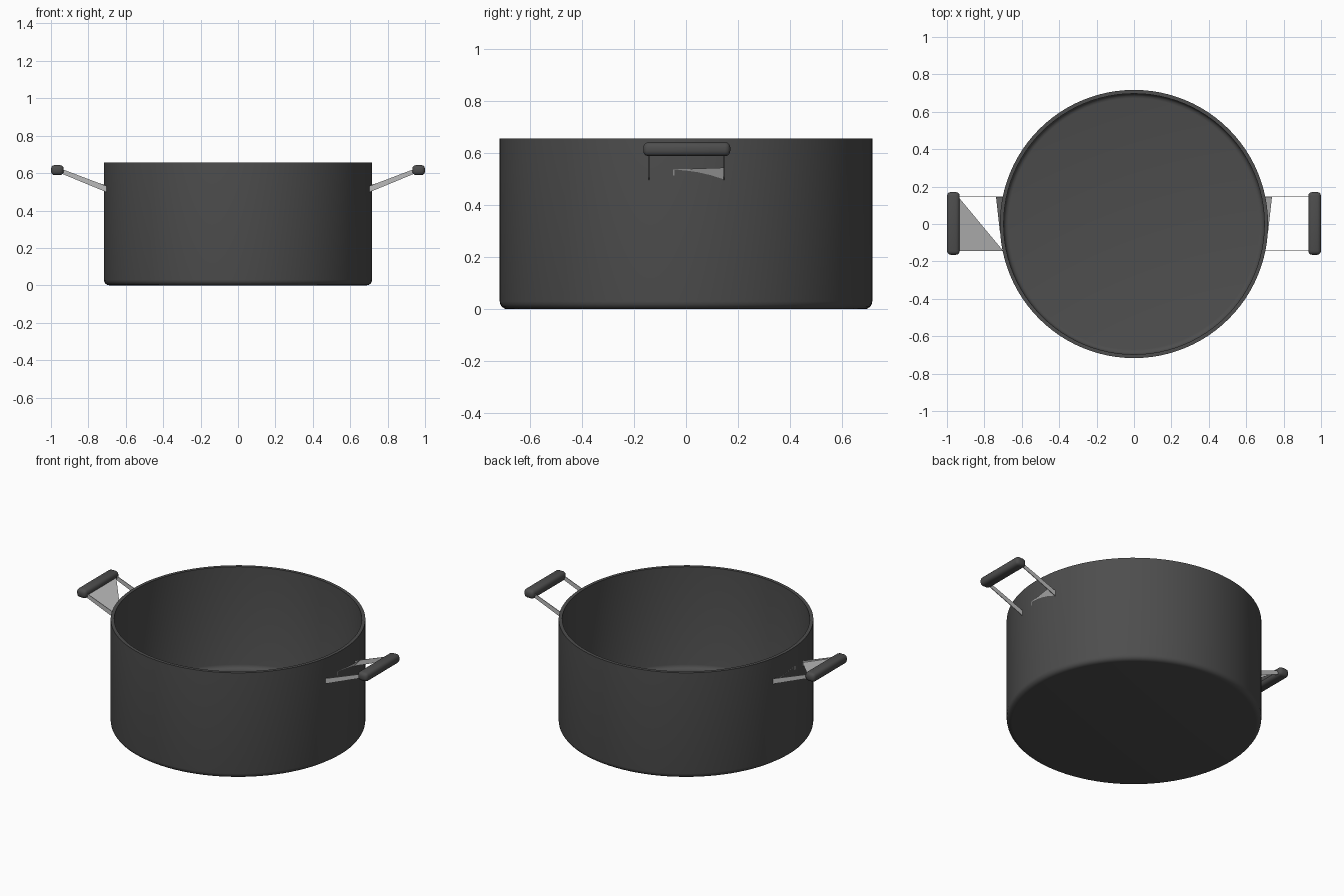
import bpy, bmesh, math

if "Cube" in bpy.data.objects:
    bpy.data.objects.remove(bpy.data.objects["Cube"])

def material(name, value):
    m = bpy.data.materials.new(name)
    m.diffuse_color = (value, value, value, 1)
    m.use_nodes = True
    m.node_tree.nodes["Principled BSDF"].inputs["Base Color"].default_value = m.diffuse_color
    return m

dark = material("dark_enamel", 0.075)
steel = material("steel", 0.5)

def finish(name, bm, mat, smooth=True):
    bmesh.ops.recalc_face_normals(bm, faces=bm.faces)
    me = bpy.data.meshes.new(name)
    bm.to_mesh(me)
    bm.free()
    ob = bpy.data.objects.new(name, me)
    bpy.context.collection.objects.link(ob)
    me.materials.append(mat)
    if smooth:
        bpy.ops.object.select_all(action='DESELECT')
        ob.select_set(True)
        bpy.context.view_layer.objects.active = ob
        bpy.ops.object.shade_smooth_by_angle(angle=math.radians(40))
    return ob

# Pot body: one lathed profile, outside then inside
R, r, H = 0.717, 0.697, 0.657
profile = [(0, 0), (R - 0.03, 0)]
profile += [(R - 0.03 + 0.03 * math.sin(a), 0.03 - 0.03 * math.cos(a))
            for a in (math.radians(d) for d in (22.5, 45, 67.5, 90))]
profile += [(R, H), (r, H), (r, 0.05)]
profile += [(r - 0.025 + 0.025 * math.cos(a), 0.05 - 0.025 * math.sin(a))
            for a in (math.radians(d) for d in (30, 60, 90))]
profile += [(0, 0.025)]
bm = bmesh.new()
verts = [bm.verts.new((x, 0, z)) for x, z in profile]
edges = [bm.edges.new(p) for p in zip(verts, verts[1:])]
bmesh.ops.spin(bm, geom=verts + edges, cent=(0, 0, 0), axis=(0, 0, 1),
               angle=math.tau, steps=96, use_duplicate=False)
bmesh.ops.remove_doubles(bm, verts=bm.verts, dist=1e-4)
finish("pot_body", bm, dark)

for side, s in (("left", -1), ("right", 1)):
    # Rounded grip bar
    bm = bmesh.new()
    bmesh.ops.create_cube(bm, size=1)
    for v in bm.verts:
        v.co = (s * 0.966 + v.co.x * 0.068, 0.003 + v.co.y * 0.335, 0.616 + v.co.z * 0.054)
    bmesh.ops.bevel(bm, geom=bm.edges[:], offset=0.02, segments=3, profile=0.5, affect='EDGES')
    finish(side + "_grip", bm, dark)

    # Thin upright straps between the pot wall and the grip
    bm = bmesh.new()
    for y in (-0.143, 0.146):
        outline = [(0.70, 0.497), (0.70, 0.53), (0.95, 0.625), (0.95, 0.60)]
        f = bm.faces.new([bm.verts.new((s * x, y - 0.002, z)) for x, z in outline])
        ext = bmesh.ops.extrude_face_region(bm, geom=[f])["geom"]
        for v in ext:
            if isinstance(v, bmesh.types.BMVert):
                v.co.y += 0.004
    finish(side + "_handle_straps", bm, steel, False)

    # Thin tapering bracket along the wall
    bm = bmesh.new()
    pts = [(0.70, 0.146, 0.497), (0.738, 0.146, 0.545),
           (0.716, -0.05, 0.538), (0.716, -0.05, 0.515)]
    bm.faces.new([bm.verts.new((s * x, y, z)) for x, y, z in pts])
    finish(side + "_wall_bracket", bm, steel, False)

# Triangular web filling half of the left handle
bm = bmesh.new()
bm.faces.new([bm.verts.new(p) for p in
              ((-0.94, 0.146, 0.615), (-0.94, -0.143, 0.615), (-0.70, -0.143, 0.52))])
finish("left_handle_web", bm, steel, False)
